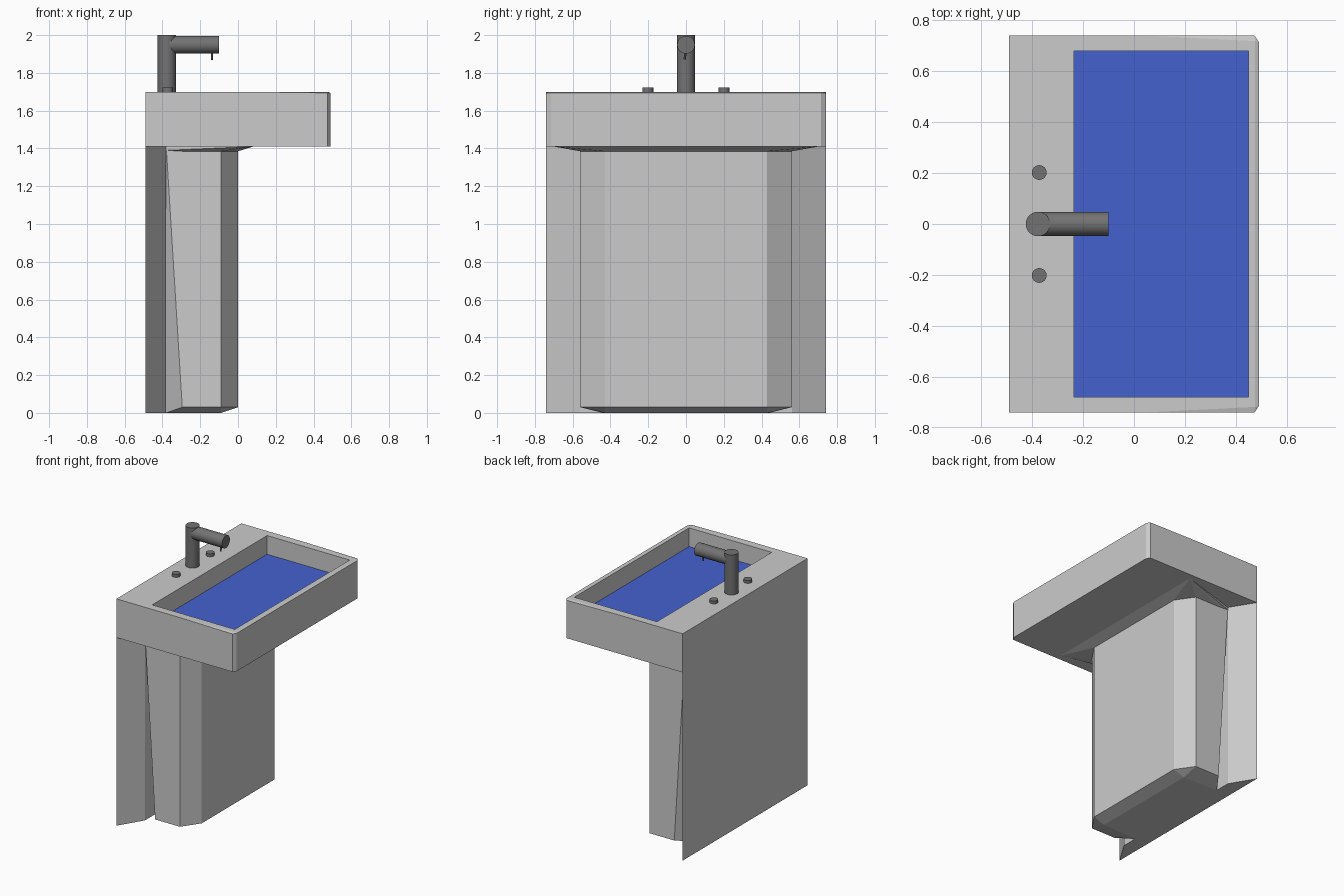
import bpy, bmesh, math
from mathutils import Vector

if "Cube" in bpy.data.objects:
    bpy.data.objects.remove(bpy.data.objects["Cube"])


def hull(name, pts):
    """Faceted solid around the points, mirrored across y = 0."""
    bm = bmesh.new()
    for x, y, z in pts:
        bm.verts.new((x, y, z))
        bm.verts.new((x, -y, z))
    res = bmesh.ops.convex_hull(bm, input=bm.verts[:])
    loose = [v for v in bm.verts if not v.link_faces]
    bmesh.ops.delete(bm, geom=loose, context='VERTS')
    bmesh.ops.dissolve_limit(bm, angle_limit=0.002, verts=bm.verts[:], edges=bm.edges[:])
    bmesh.ops.recalc_face_normals(bm, faces=bm.faces[:])
    mesh = bpy.data.meshes.new(name)
    bm.to_mesh(mesh)
    bm.free()
    ob = bpy.data.objects.new(name, mesh)
    bpy.context.collection.objects.link(ob)
    return ob


def rod(name, a, b, radius, sides=24):
    """Round bar between two points."""
    a, b = Vector(a), Vector(b)
    bpy.ops.mesh.primitive_cylinder_add(vertices=sides, radius=radius,
                                        depth=(b - a).length, location=(a + b) / 2)
    ob = bpy.context.object
    ob.name = name
    ob.rotation_euler = (b - a).to_track_quat('Z', 'Y').to_euler()
    bpy.ops.object.shade_smooth_by_angle(angle=math.radians(30))
    return ob


BASE, RIM, WATER = 1.41, 1.70, 1.56

# Basin block with clipped front corners and a slightly eased front rim
basin = hull("basin", [(-.49, .74, BASE), (.473, .74, BASE), (.49, .715, BASE),
                       (-.49, .74, RIM), (.04, .74, RIM), (.475, .718, RIM),
                       (.473, .74, RIM - .006), (.49, .715, RIM - .006)])

# Bowl recess
cutter = hull("bowl_cutter", [(x, .68, z) for x in (-.235, .45) for z in (WATER - .01, RIM + .1)])
cut = basin.modifiers.new("bowl", 'BOOLEAN')
cut.operation, cut.solver, cut.object = 'DIFFERENCE', 'EXACT', cutter
bpy.context.view_layer.objects.active = basin
bpy.ops.object.modifier_apply(modifier=cut.name)
bpy.data.objects.remove(cutter)

# Water surface
bpy.ops.mesh.primitive_plane_add(size=1, location=(.1075, 0, WATER))
water = bpy.context.object
water.name = "water"
water.scale = (.685, 1.36, 1)
blue = bpy.data.materials.new("water_blue")
blue.diffuse_color = (.06, .12, .62, 1)
blue.use_nodes = True
blue.node_tree.nodes["Principled BSDF"].inputs["Base Color"].default_value = blue.diffuse_color
water.data.materials.append(blue)

# Back panel with angled side lips
hull("back_panel", [(x, y, z) for x, y in ((-.49, .74), (-.38, .56)) for z in (0, BASE)])

# Pedestal with clipped corners and undercut foot
section = [(-.295, .56), (-.09, .56), (0, .43)]
neck = [(x, y, 1.385) for x, y in section]
hull("pedestal", [(-.38, .44, 0), (-.09, .43, 0), (-.38, .56, BASE)]
     + [(x, y, .03) for x, y in section] + neck)

# Flared collar between pedestal and basin
hull("collar", neck + [(-.38, .56, BASE), (.08, .70, BASE), (-.38, .56, BASE - .02)])

# Faucet
metal = [
    rod("faucet_post", (-.377, 0, RIM), (-.377, 0, 2.0), .048),
    rod("faucet_spout", (-.377, 0, 1.949), (-.10, 0, 1.949), .047),
    rod("faucet_nozzle", (-.138, 0, 1.92), (-.138, -.008, 1.87), .006, 8),
]

# Tap knobs
for side, y in (("left", -.202), ("right", .202)):
    metal.append(rod(side + "_knob", (-.372, y, RIM), (-.372, y, RIM + .022), .029))

dark = bpy.data.materials.new("dark_metal")
dark.diffuse_color = (.17, .17, .17, 1)
dark.use_nodes = True
dark.node_tree.nodes["Principled BSDF"].inputs["Base Color"].default_value = dark.diffuse_color
for ob in metal:
    ob.data.materials.append(dark)
